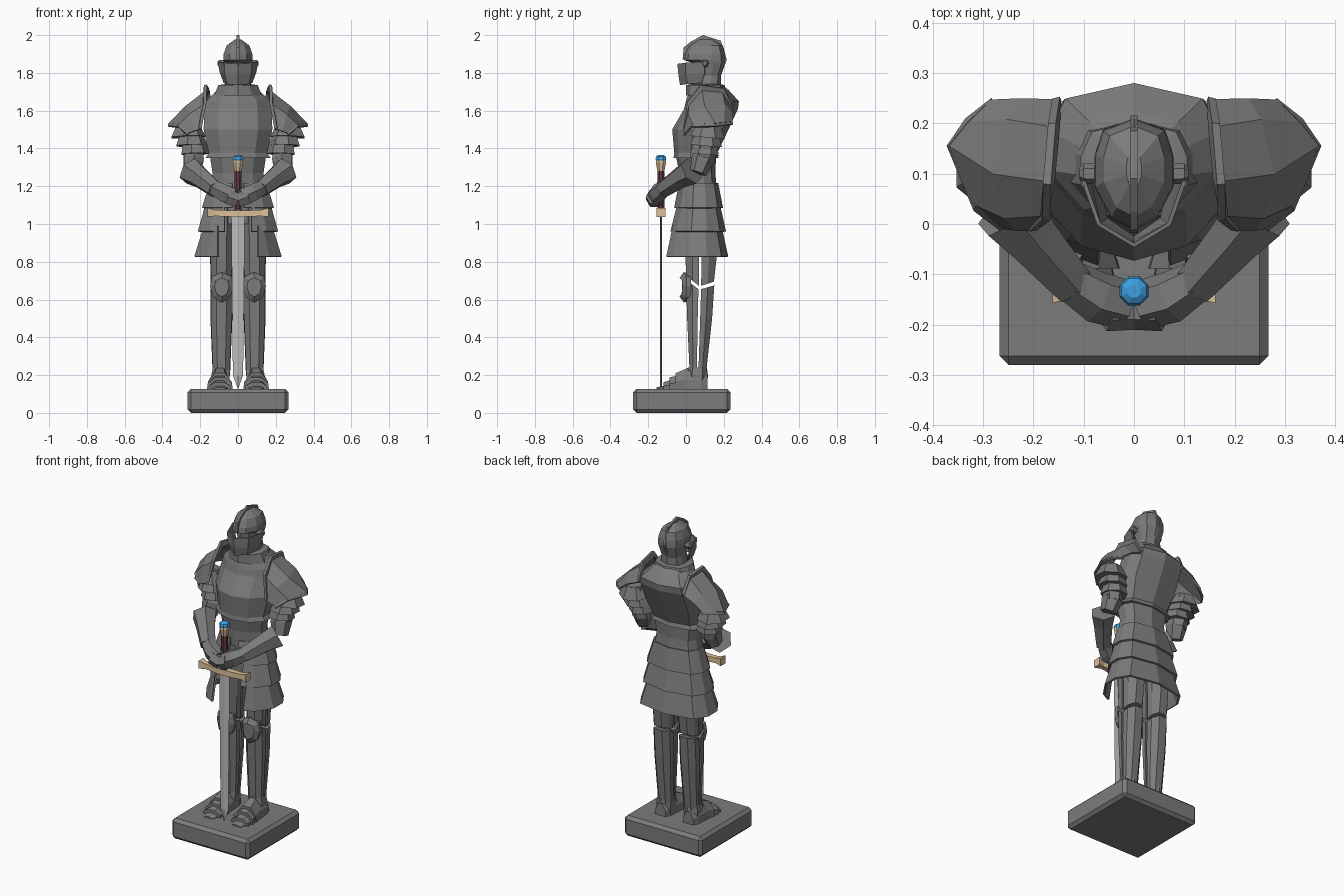
import bpy, bmesh, math
from mathutils import Vector

if "Cube" in bpy.data.objects:
    bpy.data.objects.remove(bpy.data.objects["Cube"])


def paint(name, rgb):
    m = bpy.data.materials.new(name)
    m.diffuse_color = (*rgb, 1)
    m.use_nodes = True
    m.node_tree.nodes["Principled BSDF"].inputs["Base Color"].default_value = m.diffuse_color
    return m


armour = paint("dark_steel", (0.2, 0.2, 0.2))
tan = paint("tan", (0.72, 0.53, 0.32))
brown = paint("brown", (0.12, 0.04, 0.045))
blue = paint("blue", (0.05, 0.35, 0.75))
steel = paint("bright_steel", (0.5, 0.5, 0.5))


def loft(name, rings, closed=True, thick=0, mirror=False, mat=armour):
    """Skin equal-length rings; closed ones are capped, open ones thickened."""
    bm = bmesh.new()
    vs = [[bm.verts.new(p) for p in r] for r in rings]
    n = len(rings[0])
    for a, b in zip(vs, vs[1:]):
        for i in range(n if closed else n - 1):
            j = (i + 1) % n
            bm.faces.new((a[i], a[j], b[j], b[i]))
    if closed:
        bm.faces.new(vs[0])
        bm.faces.new(vs[-1])
    bmesh.ops.recalc_face_normals(bm, faces=bm.faces)
    me = bpy.data.meshes.new(name)
    bm.to_mesh(me)
    bm.free()
    ob = bpy.data.objects.new(name, me)
    bpy.context.collection.objects.link(ob)
    if thick:
        s = ob.modifiers.new("thick", 'SOLIDIFY')
        s.thickness, s.offset = thick, 0
    if mirror:
        ob.modifiers.new("mirror", 'MIRROR')
    me.materials.append(mat)
    return ob


def section(z, w, yf, yb):
    """Ten-sided body section with a ridge at front and back."""
    d = yb - yf
    h = [(0, yf), (.58 * w, yf + .1 * d), (w, yf + .38 * d), (w, yf + .66 * d), (.8 * w, yf + .89 * d), (0, yb)]
    return [(x, y, z) for x, y in h] + [(-x, y, z) for x, y in h[4:0:-1]]


def tube(name, stations, n=6, mirror=True, mat=armour, turn=0.5):
    """Faceted tube through (point, radius) stations."""
    axis = (Vector(stations[-1][0]) - Vector(stations[0][0])).normalized()
    side = axis.cross(Vector((0, 1, 0)) if abs(axis.y) < .6 else Vector((0, 0, 1))).normalized()
    up = axis.cross(side)
    rings = []
    for p, r in stations:
        angs = [(i + turn) * math.tau / n for i in range(n)]
        rings.append([Vector(p) + r * (math.cos(a) * side + math.sin(a) * up) for a in angs])
    return loft(name, rings, mirror=mirror, mat=mat)


# plinth
bpy.ops.mesh.primitive_cube_add(size=1, location=(0, -.0225, .0635))
base = bpy.context.object
base.name = "plinth"
base.scale = (.534, .515, .127)
bpy.ops.object.transform_apply(location=True, scale=True)
base.data.materials.append(armour)
bv = base.modifiers.new("bevel", 'BEVEL')
bv.width, bv.segments = .018, 1

# breastplate and backplate, waist, pelvis
loft("breastplate", [section(*s) for s in [
    (1.35, .172, -.066, .172), (1.375, .155, -.062, .165), (1.50, .182, -.073, .225),
    (1.61, .178, -.01, .275), (1.65, .17, .0, .28), (1.71, .11, .02, .225), (1.73, .08, .04, .2)]])
loft("waist", [section(*s) for s in [
    (1.37, .15, -.055, .16), (1.27, .135, -.035, .155), (1.17, .148, -.03, .165)]])
loft("pelvis", [section(1.2, .14, -.02, .155), section(1.0, .14, -.01, .15)])

# layered skirt, open at the front
for k, (top, bot, gap) in enumerate([
        ((1.215, .145, -.032, .165), (1.085, .185, -.057, .19), .03),
        ((1.11, .165, -.04, .172), (.96, .207, -.077, .206), .07),
        ((.99, .175, -.065, .182), (.826, .226, -.1, .218), .105)]):
    rings = []
    for z, w, yf, yb in (top, bot):
        s = section(z, w, yf, yb)
        h = [(gap, yf, z), (.72 * w, yf + .03, z)] + s[2:6]
        rings.append(h + [(-x, y, q) for x, y, q in h[-2::-1]])
    loft(f"skirt_plate_{k + 1}", rings, closed=False, thick=.012)

# neck guard and helmet
loft("collar", [section(*s) for s in [
    (1.68, .125, .0, .215), (1.735, .105, -.0, .205), (1.74, .07, .025, .185), (1.80, .06, .04, .185)]])
loft("helmet_skull", [section(*s) for s in [
    (1.77, .058, .035, .18), (1.80, .066, .035, .19), (1.855, .075, .03, .208), (1.868, .078, -.012, .21),
    (1.90, .076, -.008, .208), (1.945, .06, .015, .195), (1.978, .015, .07, .14)]])
crest = [(-.018, 1.87), (-.012, 1.935), (.025, 1.965), (.09, 2.0), (.185, 1.97), (.216, 1.87), (.19, 1.8), (.1, 1.88)]
loft("helmet_crest", [[(x, y, z) for y, z in crest] for x in (-.007, .007)])
visor = []
for z, pts in [(1.86, [(.105, .1), (.07, .0), (0, -.042)]),
               (1.80, [(.092, .1), (.068, -.0), (0, -.036)]),
               (1.748, [(.072, .085), (.055, .01), (0, -.028)])]:
    zs = [z, z - .006, z - .012]
    h = [(x, y, q) for (x, y), q in zip(pts, zs)]
    visor.append(h + [(-x, y, q) for x, y, q in h[1::-1]])
loft("visor", visor, closed=False, thick=.008)
tube("visor_pivot", [((.06, .1, 1.85), .022), ((.1, .1, 1.85), .02), ((.108, .1, 1.85), .012)], n=6)

# shoulder plates with raised inner rims
inner = [(.205, -.008, 1.5), (.178, .02, 1.63), (.165, .085, 1.705), (.155, .19, 1.695), (.152, .243, 1.61)]
mid = [(.235, -.008, 1.49), (.255, .015, 1.58), (.275, .1, 1.62), (.25, .205, 1.63), (.225, .245, 1.58)]
outer = [(.262, -.004, 1.48), (.31, .04, 1.525), (.363, .155, 1.53), (.325, .2, 1.535), (.28, .243, 1.54)]
loft("shoulder_plate", [inner, mid, outer], closed=False, thick=.012, mirror=True)
shift = [(-.005, -.006, .005), (-.004, -.012, .02), (.008, -.006, .032), (.008, .01, .024), (.003, .008, .01)]
rim = [tuple(a + b for a, b in zip(p, s)) for p, s in zip(inner, shift)]
loft("shoulder_rim", [inner, rim], closed=False, thick=.016, mirror=True)
lip = [tuple(a + b for a, b in zip(p, s)) for p, s in zip(
    outer, [(.002, -.006, -.012), (.006, -.01, -.012), (.004, .0, -.014), (.006, .006, -.012), (0, .003, -.014)])]
loft("shoulder_lip", [outer, lip], closed=False, thick=.012, mirror=True)

# overlapping upper arm plates, arm, elbow
for k in range(3):
    t = Vector((.268 - .018 * k, .12 - .008 * k, 1.53 - .045 * k))
    tube(f"arm_plate_{k + 1}", [(t, .06), (t + Vector((-.002, -.006, -.07)), .096 - .009 * k)], n=7)
tube("upper_arm", [((.255, .125, 1.53), .05), ((.25, .11, 1.45), .06), ((.235, .095, 1.33), .055)])
tube("elbow_guard", [((.225, .11, 1.4), .04), ((.235, .09, 1.345), .062), ((.245, .065, 1.27), .045)])

# forearm, flared cuff and hands
tube("gauntlet_cuff", [((.25, .03, 1.28), .074), ((.205, -.025, 1.25), .06), ((.12, -.122, 1.183), .046)])
tube("gauntlet_hand", [((.13, -.112, 1.192), .042), ((.075, -.145, 1.165), .052), ((.02, -.16, 1.14), .05)])
tube("fingers", [((.055, -.168, 1.145), .045), ((.0, -.168, 1.125), .042)])


# leg plates: separate front and back halves
def half_leg(name, stations, cx=.088):
    rings = []
    for w, ym, ye, zm, ze in stations:
        h = [(w, ym, zm), (w * .95, ym + .5 * (ye - ym), (zm + ze) / 2), (w * .45, ye, ze)]
        rings.append([(cx + x, y, z) for x, y, z in h] + [(cx - x, y, z) for x, y, z in h[::-1]])
    loft(name, rings, mirror=True)


half_leg("thigh_front", [(.056, .068, .002, .673, .725), (.06, .07, -.004, .83, .83), (.068, .075, -.01, 1.1, 1.1)])
half_leg("thigh_back", [(.056, .08, .148, .673, .695), (.06, .083, .163, .83, .83), (.068, .085, .15, 1.1, 1.1)])
half_leg("shin_front", [(.046, .057, .02, .2, .2), (.058, .062, .006, .5, .5), (.058, .066, .0, .655, .705)])
half_leg("shin_back", [(.046, .065, .105, .2, .2), (.058, .075, .138, .5, .5), (.058, .08, .15, .655, .675)])

# knee guards
shield = [(0, .745), (.052, .722), (.062, .67), (.045, .61), (0, .585), (-.045, .61), (-.062, .67), (-.052, .722)]
loft("knee_guard", [[(.086 + x * s, y + abs(x) * .25, .665 + (z - .665) * s) for x, z in shield]
                    for s, y in ((.95, .012), (1, -.012), (.62, -.034))], mirror=True)


# layered foot armour
def foot_ring(y, w, top, low=.122, cx=.096):
    h = top - low
    return [(cx + a * w, y, low + b * h) for a, b in
            [(-1, 0), (-.95, .5), (-.4, 1), (.4, 1), (.95, .5), (1, 0)]]


loft("foot_heel", [foot_ring(.115, .036, .2), foot_ring(.08, .05, .225), foot_ring(-.01, .055, .225),
                   foot_ring(-.04, .055, .2)], mirror=True)
for k, (y0, y1, w0, w1, t0, t1) in enumerate([
        (.01, -.055, .05, .066, .238, .21), (-.03, -.088, .05, .068, .2, .188), (-.065, -.12, .05, .06, .178, .162),
        (-.1, -.157, .05, .03, .148, .135)]):
    loft(f"foot_plate_{k + 1}", [foot_ring(y0, w0, t0), foot_ring(y1, w1, t1)], mirror=True)
tube("ankle_guard", [((.09, .06, .24), .05), ((.092, .06, .2), .056), ((.094, .06, .125), .052)])

# sword
SY = -.133
loft("blade", [[(-w, SY, z), (0, SY - .005, z), (w, SY, z), (0, SY + .005, z)]
               for w, z in [(.036, 1.05), (.027, .2), (.002, .13)]], mat=steel)
loft("cross_guard", [[(x, SY - d, z - h), (x, SY + d, z - h), (x, SY + d, z + h), (x, SY - d, z + h)]
                     for x, d, h, z in [(-.162, .024, .024, 1.062), (-.12, .014, .016, 1.058), (-.03, .02, .017, 1.055),
                                        (.03, .02, .017, 1.055), (.12, .014, .016, 1.058), (.162, .024, .024, 1.062)]],
     mat=tan)
tube("grip", [((0, SY, 1.06), .02), ((0, SY, 1.18), .022), ((0, SY, 1.29), .019)], n=8, mirror=False, mat=brown)
tube("pommel", [((0, SY, 1.28), .02), ((0, SY, 1.325), .029), ((0, SY, 1.34), .027)], n=8, mirror=False, mat=tan)
tube("pommel_gem", [((0, SY, 1.33), .026), ((0, SY, 1.345), .031), ((0, SY, 1.358), .027), ((0, SY, 1.366), .014)],
     n=8, mirror=False, mat=blue)
